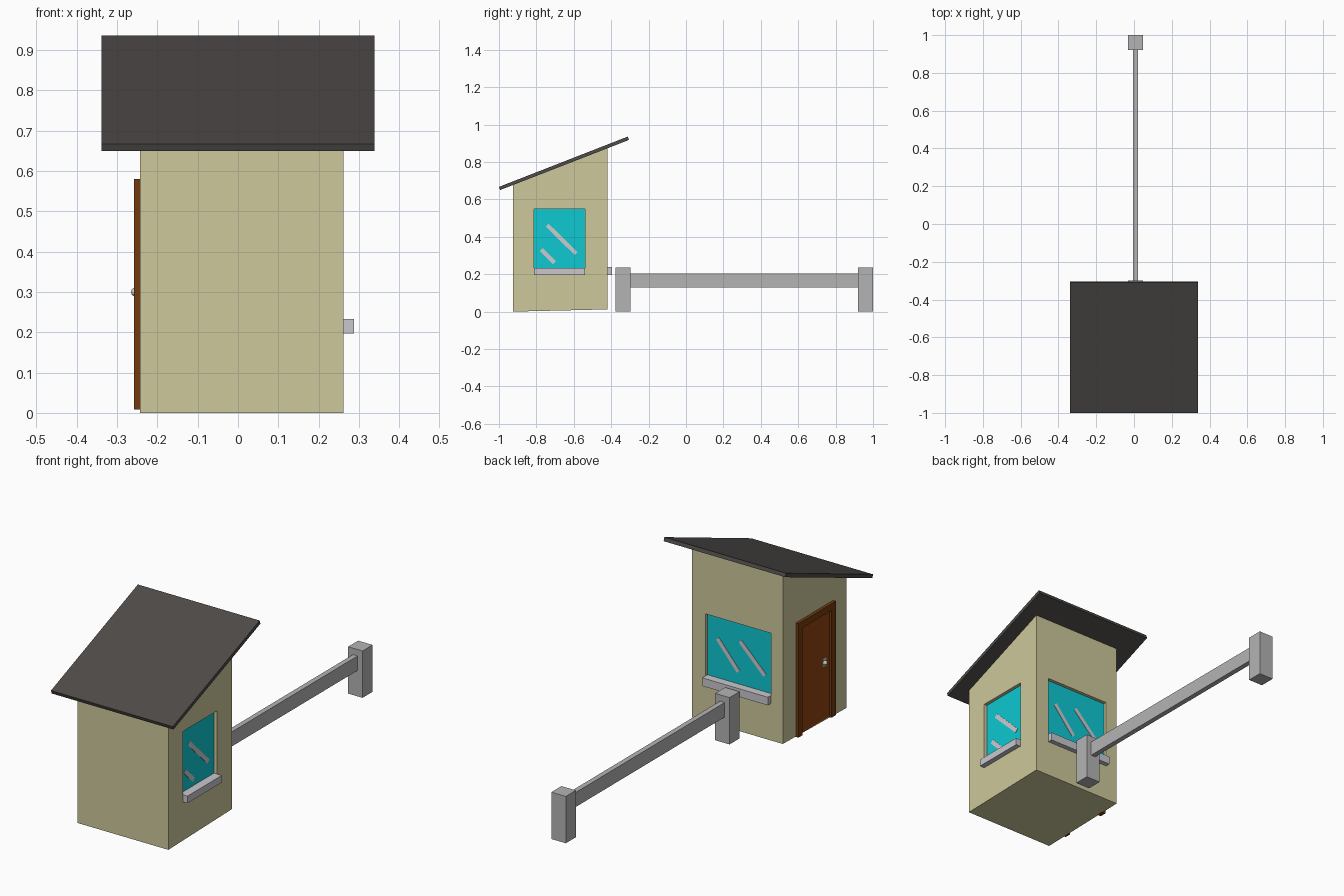
import bpy, bmesh, math
from mathutils import Matrix

if "Cube" in bpy.data.objects:
    bpy.data.objects.remove(bpy.data.objects["Cube"])


def mat(name, r, g, b):
    def lin(c):
        c /= 255
        return c / 12.92 if c <= 0.04045 else ((c + 0.055) / 1.055) ** 2.4
    m = bpy.data.materials.new(name)
    m.diffuse_color = (lin(r), lin(g), lin(b), 1)
    m.use_nodes = True
    m.node_tree.nodes["Principled BSDF"].inputs["Base Color"].default_value = m.diffuse_color
    return m


WALL = mat("cream wall", 205, 200, 155)
ROOF = mat("charcoal roof", 78, 75, 73)
GLASS = mat("cyan glass", 14, 200, 210)
GLARE = mat("glare grey", 204, 204, 208)
SILL = mat("sill grey", 200, 200, 206)
POST = mat("barrier grey", 180, 180, 180)
FRAME = mat("dark brown frame", 116, 58, 16)
DOOR = mat("brown door", 146, 68, 18)
KNOB = mat("knob metal", 205, 205, 190)


def finish(name, bm, material):
    bmesh.ops.recalc_face_normals(bm, faces=bm.faces)
    me = bpy.data.meshes.new(name)
    bm.to_mesh(me)
    bm.free()
    if material:
        me.materials.append(material)
    ob = bpy.data.objects.new(name, me)
    bpy.context.collection.objects.link(ob)
    return ob


def box(name, x0, x1, y0, y1, z0, z1, material=None):
    bm = bmesh.new()
    bmesh.ops.create_cube(bm, size=1)
    bm.transform(Matrix.Translation(((x0 + x1) / 2, (y0 + y1) / 2, (z0 + z1) / 2))
                 @ Matrix.Diagonal((x1 - x0, y1 - y0, z1 - z0, 1)))
    return finish(name, bm, material)


def prism_x(name, profile, x0, x1, material):
    """Extrude a (y, z) outline along x."""
    bm = bmesh.new()
    f = bm.faces.new([bm.verts.new((x0, y, z)) for y, z in profile])
    ext = bmesh.ops.extrude_face_region(bm, geom=[f])["geom"]
    bmesh.ops.translate(bm, vec=(x1 - x0, 0, 0),
                        verts=[v for v in ext if isinstance(v, bmesh.types.BMVert)])
    return finish(name, bm, material)


def streak(name, side, depth, a, b, width=0.022):
    """Thin diagonal glare plate lying on a pane facing +x or +y."""
    du, dz = b[0] - a[0], b[1] - a[1]
    c = ((a[0] + b[0]) / 2, (a[1] + b[1]) / 2)
    size = Matrix.Diagonal((math.hypot(du, dz), 0.004, width, 1))
    m = Matrix.Rotation(-math.atan2(dz, du), 4, 'Y') @ size
    if side == 'x':
        m = Matrix.Translation((depth, c[0], c[1])) @ Matrix.Rotation(math.pi / 2, 4, 'Z') @ m
    else:
        m = Matrix.Translation((c[0], depth, c[1])) @ m
    bm = bmesh.new()
    bmesh.ops.create_cube(bm, size=1)
    bm.transform(m)
    finish(name, bm, GLARE)


# booth body with sloped top
X0, X1, Y0, Y1 = -0.243, 0.262, -0.926, -0.42
body = prism_x("booth_walls", [(Y0, 0), (Y1, 0.012), (Y1, 0.876), (Y0, 0.68)], X0, X1, WALL)

# slanted roof slab
prism_x("roof", [(-0.994, 0.65), (-0.305, 0.918), (-0.311, 0.936), (-1.0, 0.667)],
        -0.338, 0.338, ROOF)

# window recesses
D = 0.02
SY0, SY1, BX0, BX1, Z0, Z1 = -0.812, -0.54, -0.177, 0.187, 0.21, 0.55
cutters = [box("side_window_cutter", X1 - D, X1 + 0.1, SY0, SY1, Z0, Z1),
           box("back_window_cutter", BX0, BX1, Y1 - D, Y1 + 0.1, Z0, Z1)]
for c in cutters:
    c.hide_render = True
    c.hide_viewport = True
    mod = body.modifiers.new("window_cut", 'BOOLEAN')
    mod.object = c
    mod.operation = 'DIFFERENCE'
    mod.solver = 'EXACT'

# glass panes
box("side_glass", X1 - D - 0.004, X1 - D + 0.003, SY0, SY1, Z0, Z1, GLASS)
box("back_glass", BX0, BX1, Y1 - D - 0.004, Y1 - D + 0.003, Z0, Z1, GLASS)

# glare streaks
streak("side_glare_long", 'x', X1 - D + 0.003, (-0.742, 0.462), (-0.587, 0.31))
streak("side_glare_short", 'x', X1 - D + 0.003, (-0.773, 0.332), (-0.703, 0.262))
streak("back_glare_a", 'y', Y1 - D + 0.003, (0.13, 0.435), (0.015, 0.30))
streak("back_glare_b", 'y', Y1 - D + 0.003, (0.004, 0.455), (-0.132, 0.32))

# window sills
box("side_sill", X1 - D, 0.288, SY0, SY1, 0.197, 0.233, SILL)
box("back_sill", BX0, BX1, Y1 - D, -0.396, 0.197, 0.238, SILL)

# door and frame on the left wall
DY0, DY1, J, FX = -0.82, -0.523, 0.034, -0.258
box("door_jamb_front", FX, X0 + 0.005, DY0, DY0 + J, 0.008, 0.58, FRAME)
box("door_jamb_back", FX, X0 + 0.005, DY1 - J, DY1, 0.008, 0.58, FRAME)
box("door_lintel", FX, X0 + 0.005, DY0 + J, DY1 - J, 0.58 - J, 0.58, FRAME)
box("door_panel", X0 - 0.003, X0 + 0.004, DY0 + J, DY1 - J, 0.012, 0.58 - J, DOOR)
box("knob_plate", X0 - 0.006, X0, -0.758, -0.732, 0.28, 0.32, KNOB)
bm = bmesh.new()
bmesh.ops.create_uvsphere(bm, u_segments=10, v_segments=6, radius=0.011)
bm.transform(Matrix.Translation((X0 - 0.012, -0.74, 0.3)))
finish("door_knob", bm, KNOB)

# barrier posts and bar
CX = 0.007
for name, y0, y1 in (("near_post", -0.377, -0.298), ("far_post", 0.92, 1.0)):
    box(name, CX - 0.04, CX + 0.04, y0, y1, 0, 0.235, POST)
box("barrier_bar", CX - 0.013, CX + 0.013, -0.30, 0.922, 0.13, 0.203, POST)
